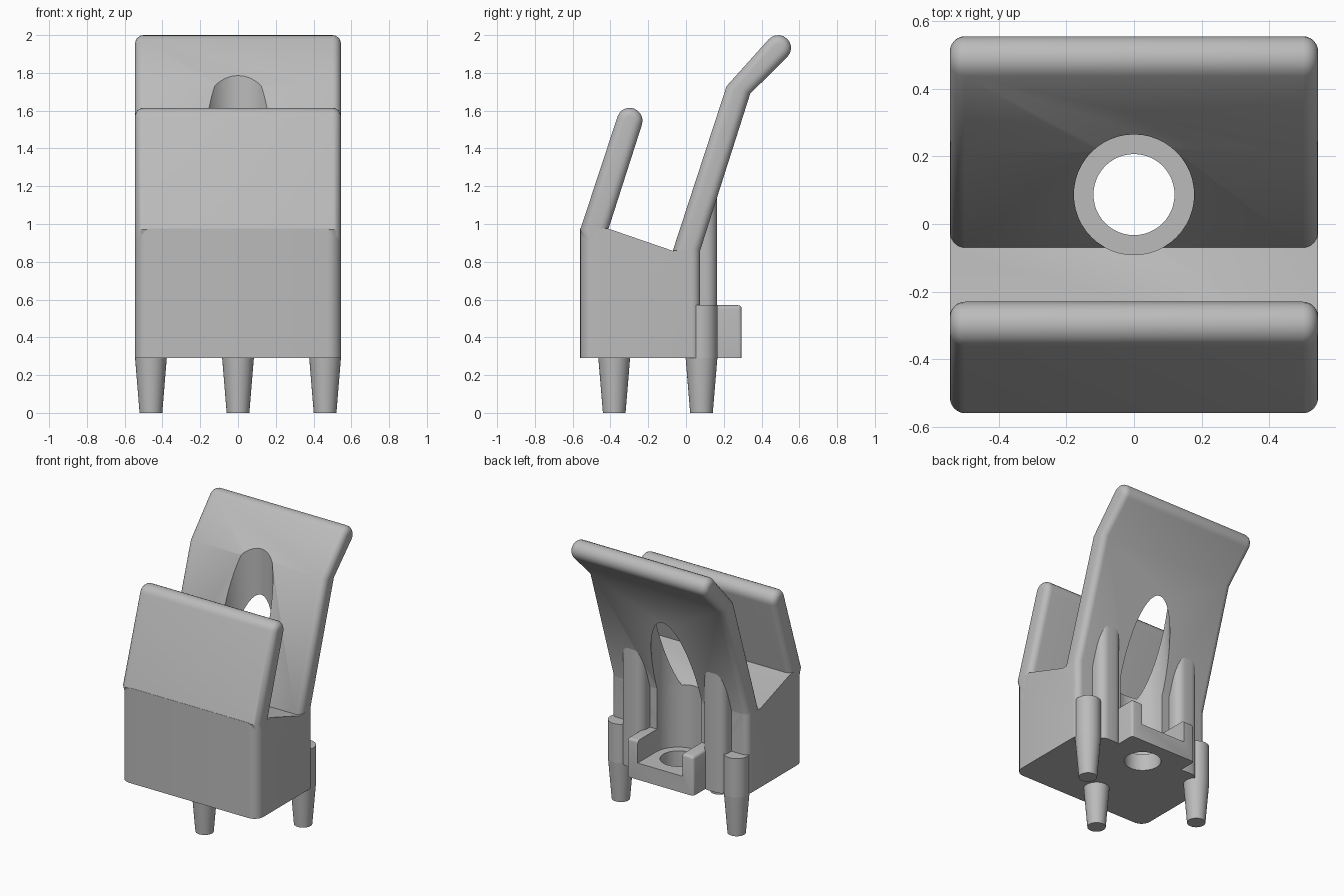
import bpy
import bmesh
import math
from mathutils import Matrix, Vector

cube = bpy.data.objects.get("Cube")
if cube:
    bpy.data.objects.remove(cube, do_unlink=True)

HALF = 0.545          # half width of the holder
BASE, STEP = 0.29, 0.57   # underside and collar top heights
BORE_Y, FLOOR = 0.087, 0.41

grey = bpy.data.materials.new("plain grey")
grey.use_nodes = True
grey.diffuse_color = (0.5, 0.5, 0.5, 1)
grey.node_tree.nodes["Principled BSDF"].inputs["Base Color"].default_value = (0.5, 0.5, 0.5, 1)


def finish(name, bm):
    bmesh.ops.recalc_face_normals(bm, faces=bm.faces)
    mesh = bpy.data.meshes.new(name)
    bm.to_mesh(mesh)
    bm.free()
    mesh.materials.append(grey)
    obj = bpy.data.objects.new(name, mesh)
    bpy.context.collection.objects.link(obj)
    return obj


def round_edges(bm, rule, radius, segments=6):
    edges = [e for e in bm.edges if rule(e)]
    bmesh.ops.bevel(bm, geom=edges, offset=radius, segments=segments,
                    profile=0.5, affect='EDGES', clamp_overlap=False)


def prism(points, x0, x1):
    """Extrude a side profile of (y, z) points across x."""
    bm = bmesh.new()
    face = bm.faces.new([bm.verts.new((x0, y, z)) for y, z in points])
    new = bmesh.ops.extrude_face_region(bm, geom=[face])["geom"]
    bmesh.ops.translate(bm, vec=(x1 - x0, 0, 0),
                        verts=[v for v in new if isinstance(v, bmesh.types.BMVert)])
    bmesh.ops.recalc_face_normals(bm, faces=bm.faces)
    return bm


def cone(name, x, y, z0, z1, r0, r1):
    bm = bmesh.new()
    bmesh.ops.create_cone(bm, cap_ends=True, segments=48, radius1=r0, radius2=r1, depth=z1 - z0,
                          matrix=Matrix.Translation((x, y, (z0 + z1) / 2)))
    return finish(name, bm)


def tip(cy, cz, direction, radius=0.068, steps=10):
    """Half circle from the outer to the inner side of a flap's end."""
    heading = math.atan2(direction[1], direction[0])
    angles = [heading - math.pi / 2 + math.pi * i / steps for i in range(steps + 1)]
    return [(cy + radius * math.cos(a), cz + radius * math.sin(a)) for a in angles]


def vertical(e, y_test):
    a, b = (v.co for v in e.verts)
    return abs(a.x - b.x) < 1e-4 and abs(a.y - b.y) < 1e-4 and y_test(a.y)


def rim(e):
    a, b = (v.co for v in e.verts)
    return abs(a.x - b.x) < 1e-4


# Main block with sloping seat
bm = prism([(-0.56, BASE), (0.075, BASE), (0.075, 0.87), (-0.07, 0.858),
            (-0.41, 0.975), (-0.56, 0.975)], -HALF, HALF)
round_edges(bm, lambda e: vertical(e, lambda y: y < -0.5), 0.07)
round_edges(bm, lambda e: vertical(e, lambda y: y > 0.05), 0.045)
parts = [finish("main_block", bm)]

# Front flap
bm = prism([(-0.49, 0.75), (-0.45, 0.75), (-0.41, 0.975)]
           + tip(-0.298, 1.547, (0.316, 0.949)) + [(-0.56, 0.97)], -HALF, HALF)
round_edges(bm, rim, 0.045)
parts.append(finish("front_flap", bm))

# Back flap with bent end
bm = prism([(-0.02, 0.62), (0.075, 0.62), (0.075, 0.86), (0.34, 1.69)]
           + tip(0.488, 1.932, (0.676, 0.737)) + [(0.215, 1.73), (-0.07, 0.858)], -HALF, HALF)
round_edges(bm, rim, 0.045)
back_flap = finish("back_flap", bm)
parts.append(back_flap)

# Screw boss at the back
bm = prism([(0, BASE), (0.295, BASE), (0.295, STEP), (0, STEP)], -0.265, 0.265)
round_edges(bm, lambda e: all(v.co.z > 0.5 for v in e.verts)
            or vertical(e, lambda y: y > 0.2), 0.02, 3)
boss = finish("screw_boss", bm)
parts.append(boss)

# Cutters: wide tool bore, rear slot, screw hole
bm = prism([(BORE_Y, FLOOR), (0.5, FLOOR), (0.5, 0.75), (BORE_Y, 0.75)], -0.178, 0.178)
slot = finish("slot_cutter", bm)
bore = cone("bore_cutter", 0, BORE_Y, FLOOR, 2.4, 0.178, 0.178)
hole = cone("hole_cutter", 0, BORE_Y, 0.1, 0.6, 0.12, 0.12)


def cut(obj, cutters):
    bpy.context.view_layer.objects.active = obj
    for cutter in cutters:
        mod = obj.modifiers.new("cut", 'BOOLEAN')
        mod.operation = 'DIFFERENCE'
        mod.solver = 'EXACT'
        mod.object = cutter
        bpy.ops.object.modifier_apply(modifier=mod.name)


cut(parts[0], [bore, hole])
cut(back_flap, [bore])
cut(boss, [bore, slot, hole])
for cutter in (slot, bore, hole):
    bpy.data.objects.remove(cutter, do_unlink=True)

# Rear ribs, collars and tapered feet
for side, x in (("right", -1), ("left", 1)):
    bm = prism([(0, BASE), (0.165, BASE), (0.165, 1.2), (0.1, 1.2), (0, 0.9)],
               x * 0.325 - 0.09, x * 0.325 + 0.09)
    round_edges(bm, lambda e: vertical(e, lambda y: y > 0.15), 0.06)
    parts.append(finish(side + "_rear_rib", bm))
    parts.append(cone(side + "_foot_collar", x * 0.461, 0.082, BASE, STEP, 0.084, 0.084))
    parts.append(cone(side + "_rear_foot", x * 0.461, 0.082, 0, BASE, 0.06, 0.084))
parts.append(cone("front_foot", 0, -0.38, 0, BASE, 0.06, 0.084))

# Smooth rounded surfaces, keep corners crisp
bpy.ops.object.select_all(action='DESELECT')
for obj in parts:
    obj.select_set(True)
bpy.context.view_layer.objects.active = parts[0]
bpy.ops.object.shade_smooth_by_angle(angle=math.radians(30))
